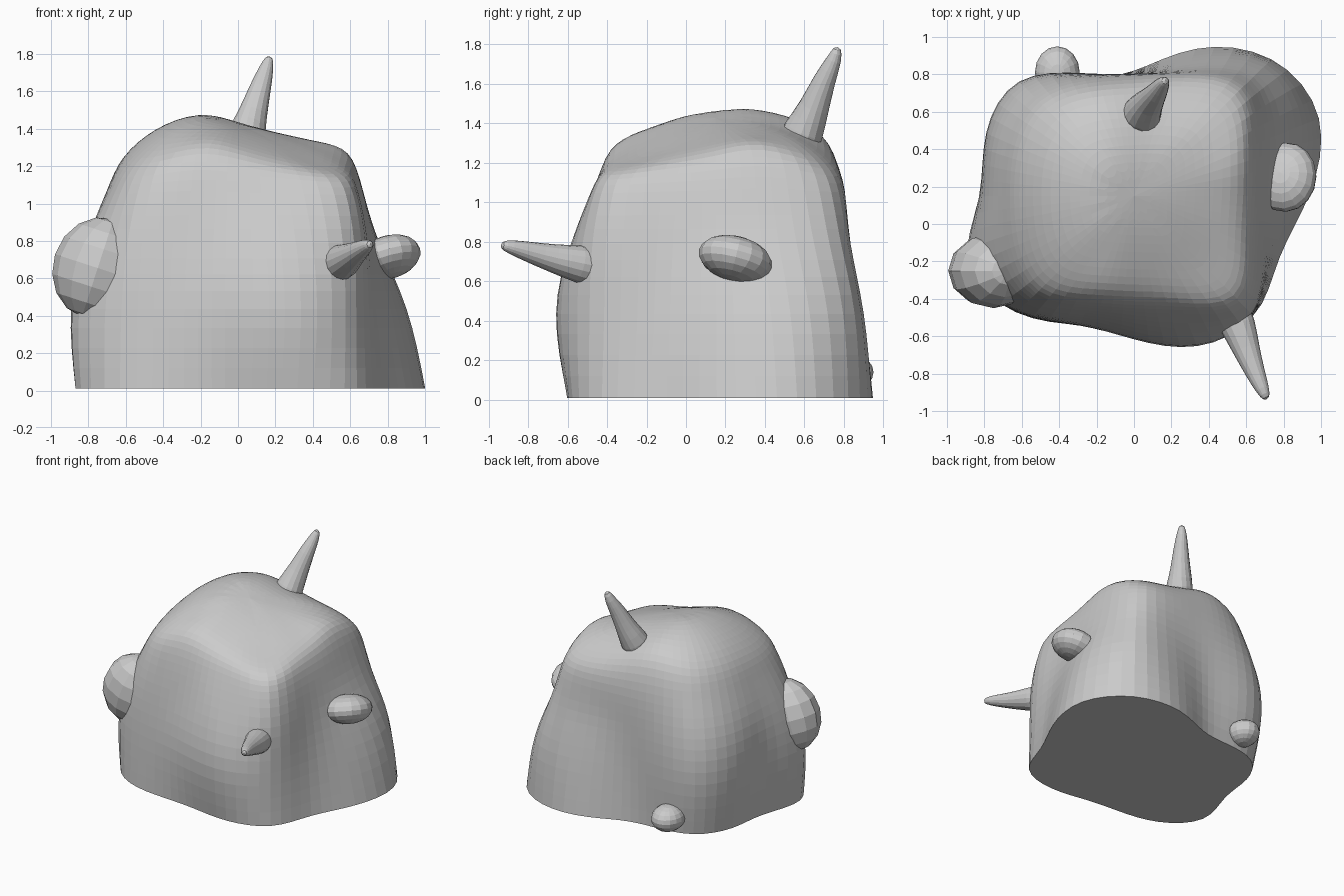
import bpy, bmesh
from math import cos, sin, tau, radians, exp
from mathutils import Vector, Matrix

if "Cube" in bpy.data.objects:
    bpy.data.objects.remove(bpy.data.objects["Cube"])

N = 16
CX, CY = 0.0, 0.15

# Radii every 22.5 degrees from +x, for four heights of the body
LEVELS = [
    (0.01, [.93, 1.07, 1.03, .85, .66, .68, .80, .80, .77, .95, .88, .74, .71, .81, .91, .83]),
    (0.45, [.84, .99, 1.02, .79, .65, .71, .89, .87, .82, 1.0, .87, .75, .79, .90, .90, .79]),
    (0.80, [.72, .79, .90, .71, .65, .70, .85, .84, .80, .87, .84, .69, .70, .79, .90, .75]),
    (1.08, [.66, .71, .84, .71, .65, .68, .75, .72, .69, .72, .76, .64, .61, .66, .83, .69]),
]


def top_height(x, y):
    dx, dy = x + .18, y - .33
    drop_x = .30 * dx if dx > 0 else 1.15 * dx * dx
    drop_y = (1.0 if dy > 0 else .4) * dy * dy
    hump = .13 * exp(-((x - .58) ** 2 + (y - .52) ** 2) / .04)
    return max(1.14, 1.495 - drop_x - .85 * drop_y + hump)


def finish(bm, name, levels=0):
    bmesh.ops.recalc_face_normals(bm, faces=bm.faces)
    me = bpy.data.meshes.new(name)
    bm.to_mesh(me)
    bm.free()
    ob = bpy.data.objects.new(name, me)
    bpy.context.collection.objects.link(ob)
    if levels:
        sub = ob.modifiers.new("Subdivision", 'SUBSURF')
        sub.levels = sub.render_levels = levels
    return ob


def bridge(bm, rings):
    for a, b in zip(rings, rings[1:]):
        n = len(a)
        for i in range(n):
            bm.faces.new((a[i], a[(i + 1) % n], b[(i + 1) % n], b[i]))


def outline(radii, scale=1.0):
    # Points pushed outward so the subdivided surface passes through the radii
    pts = [Vector((r * cos(tau * i / N), r * sin(tau * i / N))) for i, r in enumerate(radii)]
    cage = [p + .42 * (p - (pts[i - 1] + pts[(i + 1) % N]) / 2) for i, p in enumerate(pts)]
    return [(CX + scale * p.x, CY + scale * p.y) for p in cage]


# Body: lofted lumpy rings closed by a domed top
bm = bmesh.new()
rings = [[bm.verts.new((x, y, z)) for x, y in outline(radii)] for z, radii in LEVELS]
for s in (.91, .65, .33):
    rings.append([bm.verts.new((x, y, top_height(x, y)))
                  for x, y in outline(LEVELS[-1][1], s)])
bridge(bm, rings)
centre = bm.verts.new((CX, CY, top_height(CX, CY)))
for i in range(N):
    bm.faces.new((rings[-1][i], rings[-1][(i + 1) % N], centre))
base = bm.faces.new(rings[0])
crease = bm.edges.layers.float.new("crease_edge")
for e in base.edges:
    e[crease] = 1.0
finish(bm, "body", 2)


# Horns: tapering tubes with flared roots sunk into the body
def horn(name, path, sides=8):
    pts = [Vector(p[:3]) for p in path]
    bm = bmesh.new()
    rings = []
    for i, p in enumerate(path):
        d = pts[min(i + 1, len(pts) - 1)] - pts[max(i - 1, 0)]
        q = d.to_track_quat('Z', 'Y')
        rings.append([bm.verts.new(pts[i] + q @ Vector((p[3] * cos(tau * k / sides),
                                                       p[3] * sin(tau * k / sides), 0)))
                      for k in range(sides)])
    bridge(bm, rings)
    bm.faces.new(rings[0])
    bm.faces.new(rings[-1])
    return finish(bm, name, 1)


horn("top_horn", [(.02, .54, 1.24, .13), (.045, .60, 1.37, .115), (.08, .65, 1.48, .085),
                  (.12, .70, 1.62, .064), (.155, .755, 1.73, .042), (.17, .77, 1.79, .020)])
horn("front_horn", [(.50, -.42, .66, .12), (.56, -.55, .69, .105), (.60, -.67, .715, .08),
                    (.65, -.80, .75, .057), (.69, -.89, .775, .040), (.71, -.94, .785, .020)])


# Side and back lumps: tilted ellipsoids
def lump(name, loc, radii, tilt_x=0, tilt_y=0, u=16, v=10):
    bm = bmesh.new()
    m = (Matrix.Translation(loc) @ Matrix.Rotation(radians(tilt_x), 4, 'X')
         @ Matrix.Rotation(radians(tilt_y), 4, 'Y') @ Matrix.Diagonal((*radii, 1)))
    bmesh.ops.create_uvsphere(bm, u_segments=u, v_segments=v, radius=1, matrix=m)
    return finish(bm, name)


lump("right_lump", (.81, .25, .715), (.17, .19, .11), -14, -15)
lump("left_lump", (-.75, -.25, .655), (.24, .20, .275), 0, 18, 12, 8)
lump("back_lump", (-.41, .81, .14), (.12, .14, .10))
